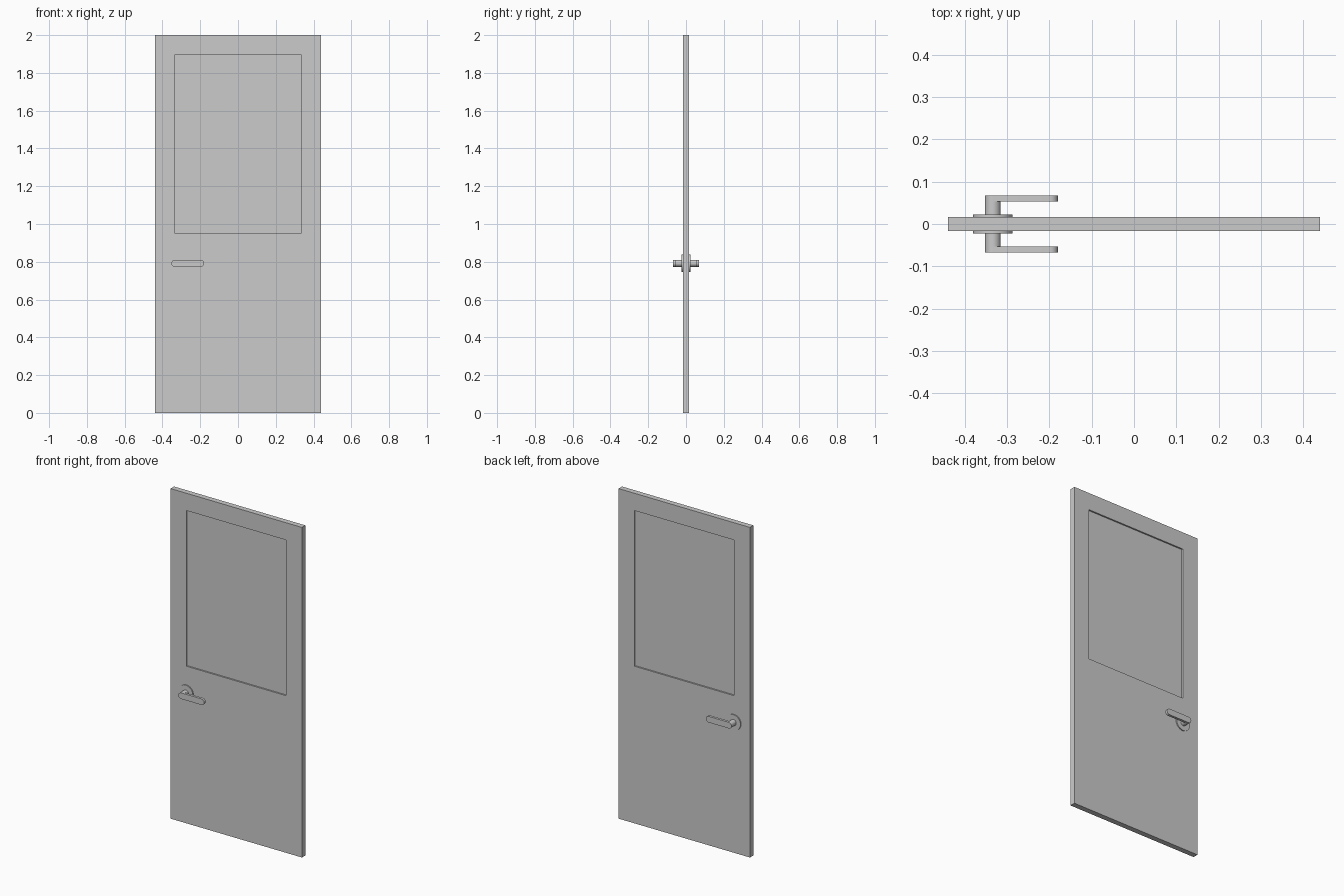
import bpy, bmesh, math
from mathutils import Matrix, Vector

if "Cube" in bpy.data.objects:
    bpy.data.objects.remove(bpy.data.objects["Cube"])

HX, HZ = -0.334, 0.792      # handle axis
HALF = 0.0165               # half thickness of the door


def finish(bm, name, smooth=False):
    bmesh.ops.remove_doubles(bm, verts=bm.verts, dist=1e-6)
    bmesh.ops.recalc_face_normals(bm, faces=bm.faces)
    me = bpy.data.meshes.new(name)
    bm.to_mesh(me)
    bm.free()
    ob = bpy.data.objects.new(name, me)
    bpy.context.collection.objects.link(ob)
    if smooth:
        bpy.ops.object.select_all(action='DESELECT')
        ob.select_set(True)
        bpy.context.view_layer.objects.active = ob
        bpy.ops.object.shade_smooth_by_angle(angle=math.radians(30))
    return ob


def extrude_y(bm, faces, depth):
    res = bmesh.ops.extrude_face_region(bm, geom=faces, use_keep_orig=True)
    verts = [g for g in res["geom"] if isinstance(g, bmesh.types.BMVert)]
    bmesh.ops.translate(bm, verts=verts, vec=(0, depth, 0))


def slab(name, xs, zs, y0, y1, holes=()):
    """Grid of cells in the xz plane, minus holes, given thickness."""
    bm = bmesh.new()
    v = [[bm.verts.new((x, y0, z)) for z in zs] for x in xs]
    faces = [bm.faces.new((v[i][j], v[i + 1][j], v[i + 1][j + 1], v[i][j + 1]))
             for i in range(len(xs) - 1) for j in range(len(zs) - 1)
             if (i, j) not in holes]
    extrude_y(bm, faces, y1 - y0)
    return finish(bm, name)


def disc(name, radius, y0, y1):
    """Cylinder along y on the handle axis."""
    bm = bmesh.new()
    m = Matrix.Translation((HX, (y0 + y1) / 2, HZ)) @ Matrix.Rotation(math.pi / 2, 4, 'X')
    bmesh.ops.create_cone(bm, cap_ends=True, segments=32, radius1=radius,
                          radius2=radius, depth=abs(y1 - y0), matrix=m)
    return finish(bm, name, True)


def lever(name, r, x_end, y0, y1):
    """Flat bar with rounded ends, starting at the handle axis."""
    bm = bmesh.new()
    pts = []
    for cx, start in ((x_end - r, -90), (HX, 90)):
        for k in range(17):
            a = math.radians(start + k * 180 / 16)
            pts.append(bm.verts.new((cx + r * math.cos(a), y0, HZ + r * math.sin(a))))
    extrude_y(bm, [bm.faces.new(pts)], y1 - y0)
    return finish(bm, name, True)


# door leaf with window opening, and the recessed pane
slab("door_leaf", [-0.44, -0.335, 0.335, 0.44], [0, 0.952, 1.895, 2.0],
     -HALF, HALF, holes={(1, 1)})
slab("window_pane", [-0.335, 0.335], [0.952, 1.895], -HALF + 0.009, HALF - 0.009)

# handle on each face
for side, s in (("front", -1), ("back", 1)):
    disc(side + "_rosette", 0.047, s * HALF, s * 0.0225)
    disc(side + "_handle_stem", 0.0185, s * 0.0225, s * 0.053)
    lever(side + "_handle_lever", 0.0185, -0.18, s * 0.053, s * 0.068)
